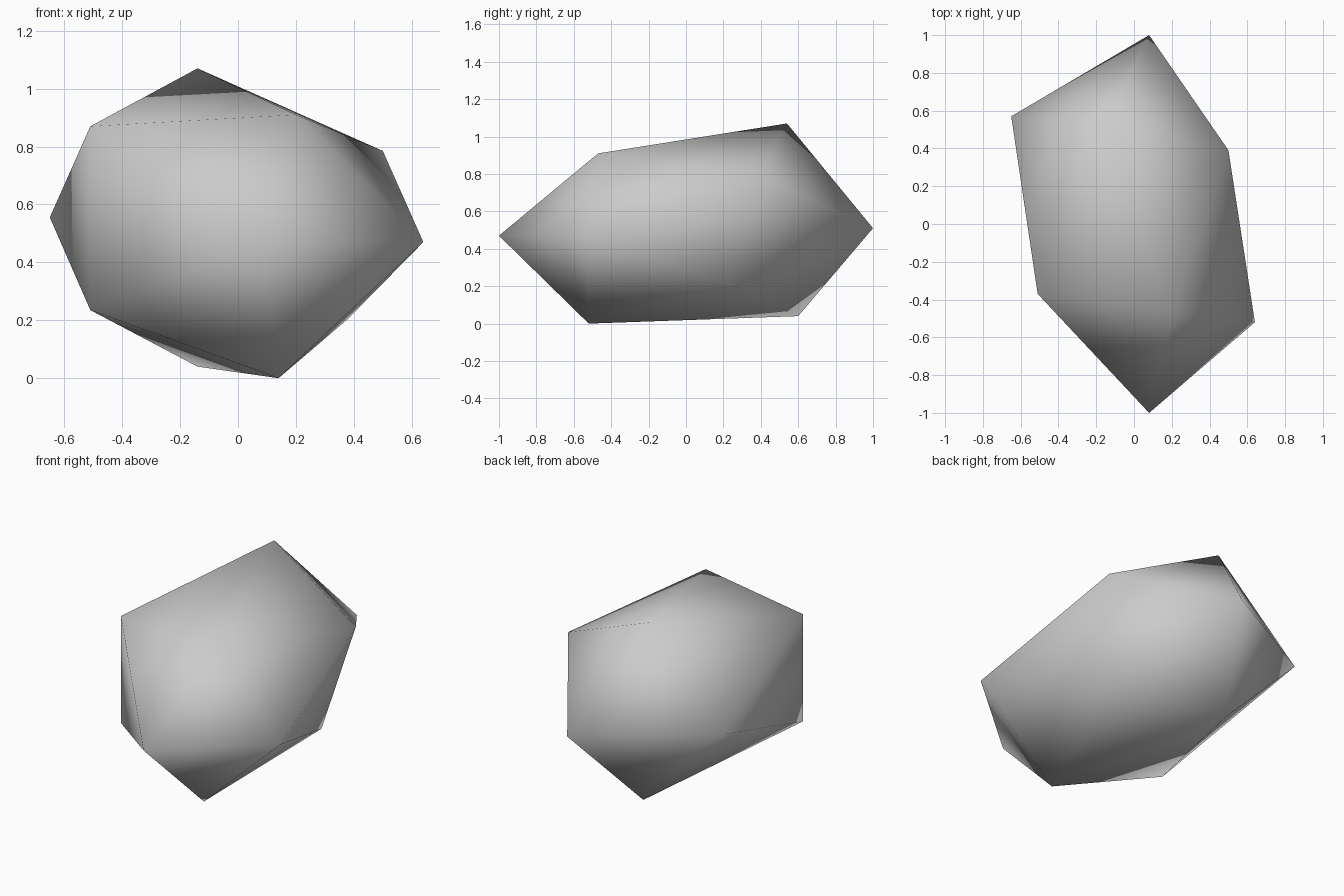
import bpy
import bmesh

default = bpy.data.objects.get("Cube")
if default:
    bpy.data.objects.remove(default, do_unlink=True)

# Plain stone grey
grey = bpy.data.materials.new("stone_grey")
grey.use_nodes = True
colour = (0.6, 0.6, 0.6, 1.0)
grey.diffuse_color = colour
grey.node_tree.nodes["Principled BSDF"].inputs["Base Color"].default_value = colour

# Two end tips and two staggered five-point rings, ordered around the y axis
front_tip = (0.08, -1.0, 0.47)
back_tip = (0.08, 1.0, 0.51)
front_ring = [(0.2, -0.47, 0.91), (-0.51, -0.37, 0.87), (-0.51, -0.37, 0.235),
              (0.14, -0.52, 0.0), (0.64, -0.52, 0.47)]
back_ring = [(-0.14, 0.54, 1.07), (-0.65, 0.57, 0.555), (-0.14, 0.6, 0.04),
             (0.38, 0.24, 0.205), (0.5, 0.39, 0.785)]

bm = bmesh.new()
tip_a, tip_b = bm.verts.new(front_tip), bm.verts.new(back_tip)
ring_a = [bm.verts.new(p) for p in front_ring]
ring_b = [bm.verts.new(p) for p in back_ring]
count = len(ring_a)

# End caps and the zigzag band between the rings
for i in range(count):
    j = (i + 1) % count
    bm.faces.new((tip_a, ring_a[i], ring_a[j]))
    bm.faces.new((tip_b, ring_b[j], ring_b[i]))
    bm.faces.new((ring_a[i], ring_b[i], ring_a[j]))
    bm.faces.new((ring_a[j], ring_b[i], ring_b[j]))
bmesh.ops.recalc_face_normals(bm, faces=bm.faces)
for face in bm.faces:
    face.smooth = True

mesh = bpy.data.meshes.new("rock")
bm.to_mesh(mesh)
bm.free()
mesh.materials.append(grey)
rock = bpy.data.objects.new("rock", mesh)
bpy.context.collection.objects.link(rock)
